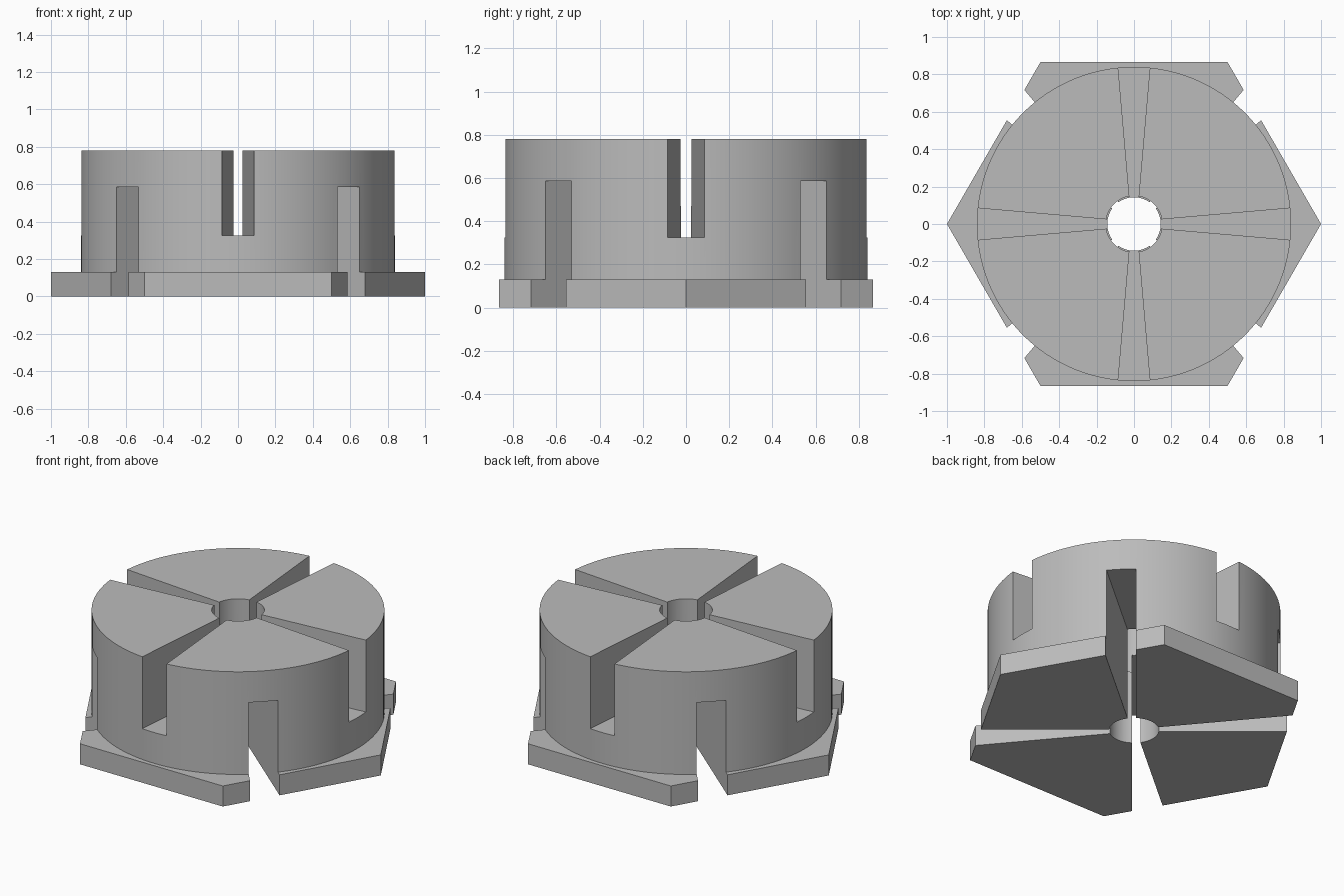
import bpy, bmesh, math
from mathutils import Matrix

if "Cube" in bpy.data.objects:
    bpy.data.objects.remove(bpy.data.objects["Cube"])

steel = bpy.data.materials.new("plain_grey")
steel.use_nodes = True
GREY = (0.5, 0.5, 0.5, 1)
steel.diffuse_color = GREY
steel.node_tree.nodes["Principled BSDF"].inputs["Base Color"].default_value = GREY


def prism(name, outline, z0, z1):
    """Extrude a flat outline from z0 to z1."""
    bm = bmesh.new()
    face = bm.faces.new([bm.verts.new((x, y, z0)) for x, y in outline])
    top = bmesh.ops.extrude_face_region(bm, geom=[face])
    moved = [g for g in top["geom"] if isinstance(g, bmesh.types.BMVert)]
    bmesh.ops.translate(bm, verts=moved, vec=(0, 0, z1 - z0))
    bmesh.ops.recalc_face_normals(bm, faces=bm.faces)
    mesh = bpy.data.meshes.new(name)
    bm.to_mesh(mesh)
    bm.free()
    mesh.materials.append(steel)
    obj = bpy.data.objects.new(name, mesh)
    bpy.context.collection.objects.link(obj)
    return obj


def ring(radius, sides):
    return [(radius * math.cos(2 * math.pi * i / sides),
             radius * math.sin(2 * math.pi * i / sides)) for i in range(sides)]


def combine(target, tool, operation):
    """Apply a boolean and discard the tool."""
    mod = target.modifiers.new("combine", 'BOOLEAN')
    mod.operation, mod.object, mod.solver = operation, tool, 'EXACT'
    bpy.context.view_layer.objects.active = target
    bpy.ops.object.modifier_apply(modifier=mod.name)
    bpy.data.objects.remove(tool)


# Hexagonal flange with a round body on top
nut = prism("slotted_nut", ring(1, 6), 0, 0.13)
combine(nut, prism("body", ring(0.84, 128), 0.05, 0.78), 'UNION')

# Centre bore, a little wider in its upper part
combine(nut, prism("bore", ring(0.143, 64), -0.1, 0.9), 'DIFFERENCE')
combine(nut, prism("upper_bore", ring(0.151, 64), 0.47, 0.9), 'DIFFERENCE')

# Tapered radial slots: four from the top, four from below in between
wedge = [(0.08, -0.019), (1.1, -0.108), (1.1, 0.108), (0.08, 0.019)]
for i in range(8):
    z0, z1 = (0.325, 0.9) if i % 2 == 0 else (-0.1, 0.585)
    slot = prism("slot", wedge, z0, z1)
    slot.data.transform(Matrix.Rotation(i * math.pi / 4, 4, 'Z'))
    combine(nut, slot, 'DIFFERENCE')

# Smooth round walls, sharp edges elsewhere
bpy.ops.object.select_all(action='DESELECT')
nut.select_set(True)
bpy.context.view_layer.objects.active = nut
bpy.ops.object.shade_smooth_by_angle(angle=math.radians(20))
